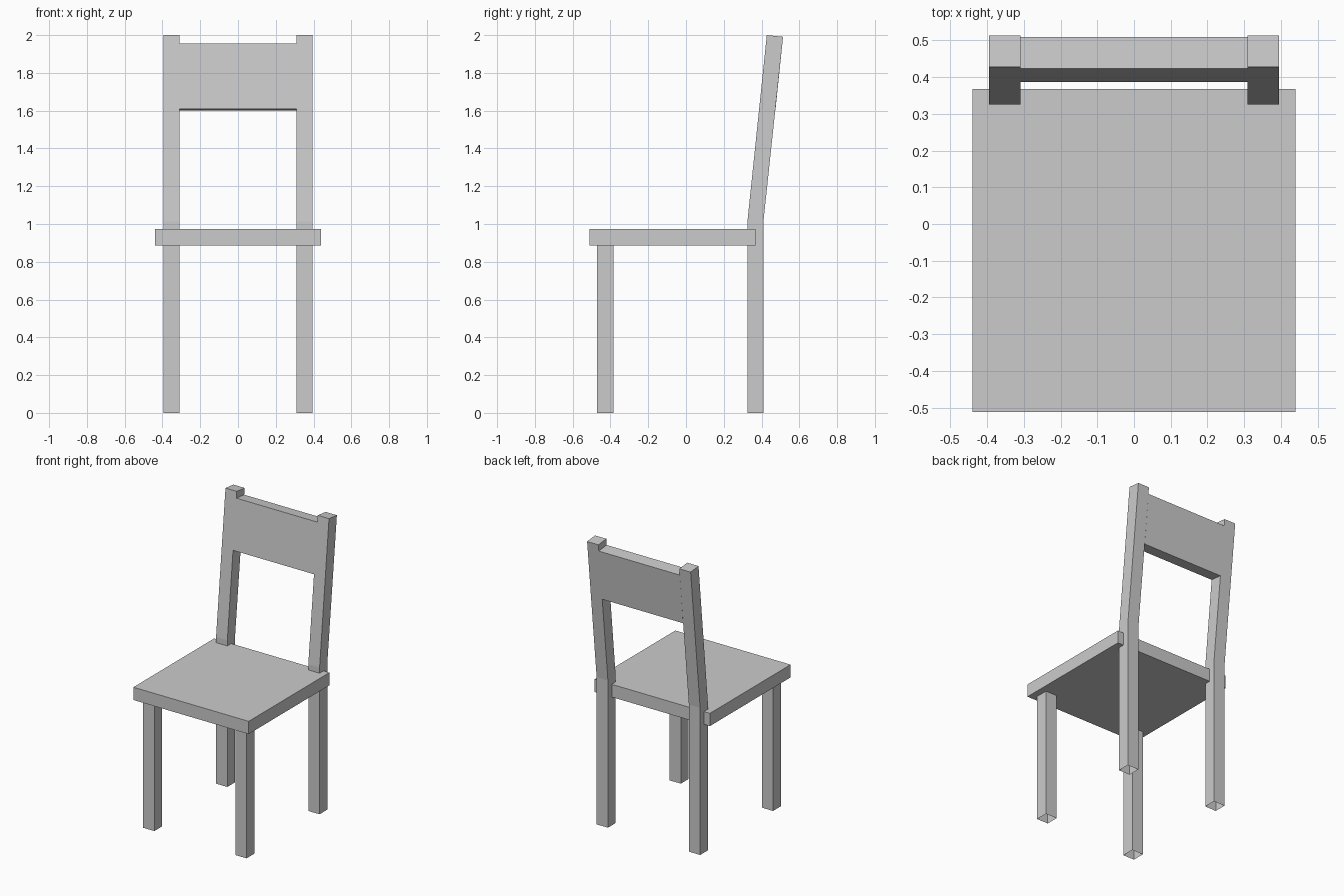
import bpy
import bmesh

if "Cube" in bpy.data.objects:
    bpy.data.objects.remove(bpy.data.objects["Cube"])


def make_part(name, profile, x0, x1, open_edges=()):
    """Extrude a (y, z) profile along x; the listed profile edges get no face."""
    bm = bmesh.new()
    a = [bm.verts.new((x0, y, z)) for y, z in profile]
    b = [bm.verts.new((x1, y, z)) for y, z in profile]
    n = len(profile)
    for i in range(n):
        if i not in open_edges:
            j = (i + 1) % n
            bm.faces.new((a[i], a[j], b[j], b[i]))
    # side caps, split into quads so the bent post stays clean
    for s in (a, b):
        if n == 6:
            bm.faces.new((s[0], s[1], s[2], s[5]))
            bm.faces.new((s[5], s[2], s[3], s[4]))
        else:
            bm.faces.new(s)
    bmesh.ops.recalc_face_normals(bm, faces=bm.faces)
    mesh = bpy.data.meshes.new(name)
    bm.to_mesh(mesh)
    bm.free()
    obj = bpy.data.objects.new(name, mesh)
    bpy.context.collection.objects.link(obj)
    return obj


def mirror_x(obj):
    obj.modifiers.new("mirror", 'MIRROR').use_mirror_merge = False


def box_profile(y0, y1, z0, z1):
    return [(y0, z0), (y1, z0), (y1, z1), (y0, z1)]


# Seat slab
make_part("seat", box_profile(-0.512, 0.368, 0.885, 0.973), -0.44, 0.44)

# Front legs, hollow and open at the floor
mirror_x(make_part("front_leg", box_profile(-0.471, -0.385, 0, 0.885),
                   0.309, 0.395, open_edges=(0, 2)))

# Back legs bend backward above the seat to carry the backrest
BEND, TOP, FRONT, BACK = 1.012, 2.0, 0.325, 0.41
LEAN = 0.104
top_y = FRONT + LEAN * (TOP - BEND)
post = [(FRONT, 0), (BACK, 0), (BACK, BEND + 0.003),
        (top_y + 0.086, TOP - 0.009), (top_y, TOP), (FRONT, BEND)]
mirror_x(make_part("back_leg", post, 0.309, 0.395, open_edges=(0,)))


# Backrest panel, flush with the leaning posts
def lean_pair(z):
    y = FRONT + LEAN * (z - BEND)
    return (y, z), (y + 0.086, z - 0.009)


low_front, low_back = lean_pair(1.609)
high_front, high_back = lean_pair(1.955)
make_part("backrest", [low_front, low_back, high_back, high_front],
          -0.309, 0.309)
